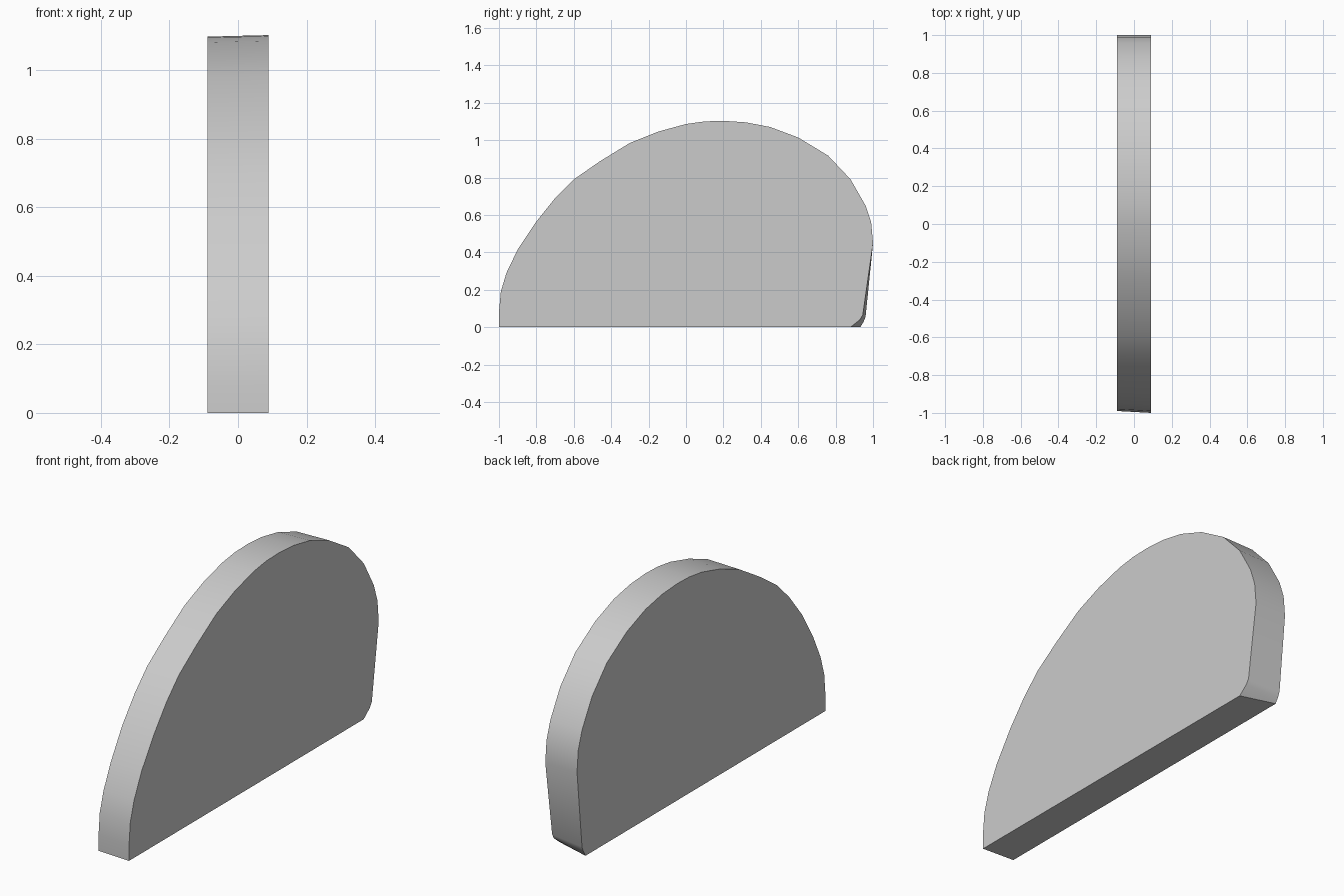
import bpy, math

if "Cube" in bpy.data.objects:
    bpy.data.objects.remove(bpy.data.objects["Cube"])

HALF_T = 0.089

# Domed outline (y, z) from the front foot over the top to the rear
arc = [(-1, 0), (-1, .08), (-.99, .19), (-.96, .29), (-.9, .415), (-.8, .565),
       (-.7, .69), (-.6, .79), (-.46, .887), (-.3, .985), (-.15, 1.045),
       (0, 1.086), (.1, 1.10), (.2, 1.103), (.32, 1.095), (.45, 1.07),
       (.6, 1.014), (.76, .917), (.88, .79), (.96, .65), (.99, .56), (1, .45)]

# Each side has its own rear bottom corner; the left side is slightly smaller on the crown
right = arc + [(.945, .065), (.93, .04), (.88, 0)]
left = [(y * .99 if y < -.8 else y, z * .996) for y, z in arc]
left += [(.96, .055), (.95, .03), (.932, 0)]

# Loft between the two side outlines, with flat caps
n = len(right)
verts = [(HALF_T, y, z) for y, z in right] + [(-HALF_T, y, z) for y, z in left]
faces = [tuple(range(n))[::-1], tuple(range(n, 2 * n))]
faces += [(i, (i + 1) % n, n + (i + 1) % n, n + i) for i in range(n)]
mesh = bpy.data.meshes.new("domed_panel")
mesh.from_pydata(verts, [], faces)
panel = bpy.data.objects.new("domed_panel", mesh)
bpy.context.collection.objects.link(panel)

# Consistent outward normals and smooth rim
bpy.context.view_layer.objects.active = panel
panel.select_set(True)
bpy.ops.object.mode_set(mode='EDIT')
bpy.ops.mesh.select_all(action='SELECT')
bpy.ops.mesh.normals_make_consistent(inside=False)
bpy.ops.object.mode_set(mode='OBJECT')
bpy.ops.object.shade_smooth_by_angle(angle=math.radians(35))
